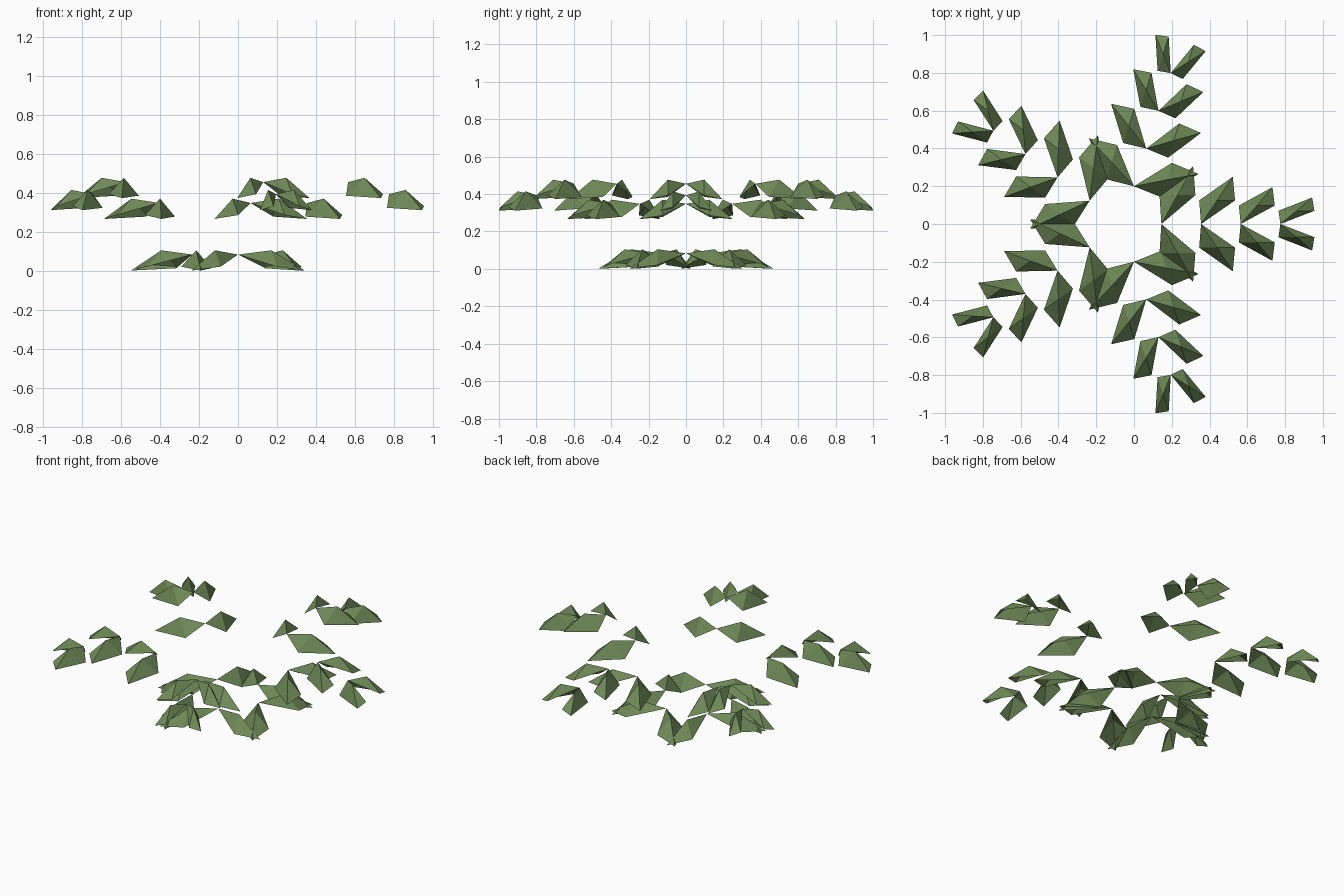
import bpy, bmesh, math
from mathutils import Matrix, Vector

if "Cube" in bpy.data.objects:
    bpy.data.objects.remove(bpy.data.objects["Cube"])

leaf_green = bpy.data.materials.new("leaf green")
leaf_green.diffuse_color = (0.155, 0.25, 0.095, 1)
leaf_green.use_nodes = True
leaf_green.node_tree.nodes["Principled BSDF"].inputs["Base Color"].default_value = leaf_green.diffuse_color

CENTRE = Vector((-0.065, 0, 0))
# Leaflet pairs along a frond: distance from centre, height, sideways reach
PAIRS = [(0.21, 0.083, 0.305), (0.42, 0.348, 0.25),
         (0.63, 0.455, 0.195), (0.84, 0.393, 0.14)]


def leaflet(bm, dist, height, reach, side):
    """Folded blade: raised middle, drooping sides and tip."""
    pts = [(0, 0, 0), (-0.01, 0.5, -0.07), (0.168, 1, -0.082),
           (0.18, 0.5, -0.062), (0.085, 0.5, 0.022)]
    base, inner, tip, outer, ridge = [
        bm.verts.new((dist + x, side * reach * y, height + z)) for x, y, z in pts]
    for a, b in ((base, inner), (inner, tip), (tip, outer), (outer, base)):
        # keep the raised side facing up on both mirrored halves
        bm.faces.new((b, a, ridge) if side > 0 else (a, b, ridge))


def frond(index):
    bm = bmesh.new()
    for dist, height, reach in PAIRS:
        for side in (-1, 1):
            leaflet(bm, dist, height, reach, side)
    turn = Matrix.Rotation(index * math.tau / 5, 4, 'Z')
    bm.transform(Matrix.Translation(CENTRE) @ turn)
    bm.normal_update()
    # outside of the blade must point upwards
    if sum(f.normal.z for f in bm.faces) < 0:
        bmesh.ops.reverse_faces(bm, faces=bm.faces)
    mesh = bpy.data.meshes.new(f"frond_{index + 1}")
    bm.to_mesh(mesh)
    bm.free()
    mesh.materials.append(leaf_green)
    obj = bpy.data.objects.new(mesh.name, mesh)
    bpy.context.collection.objects.link(obj)


# Five fronds around the crown
for i in range(5):
    frond(i)
